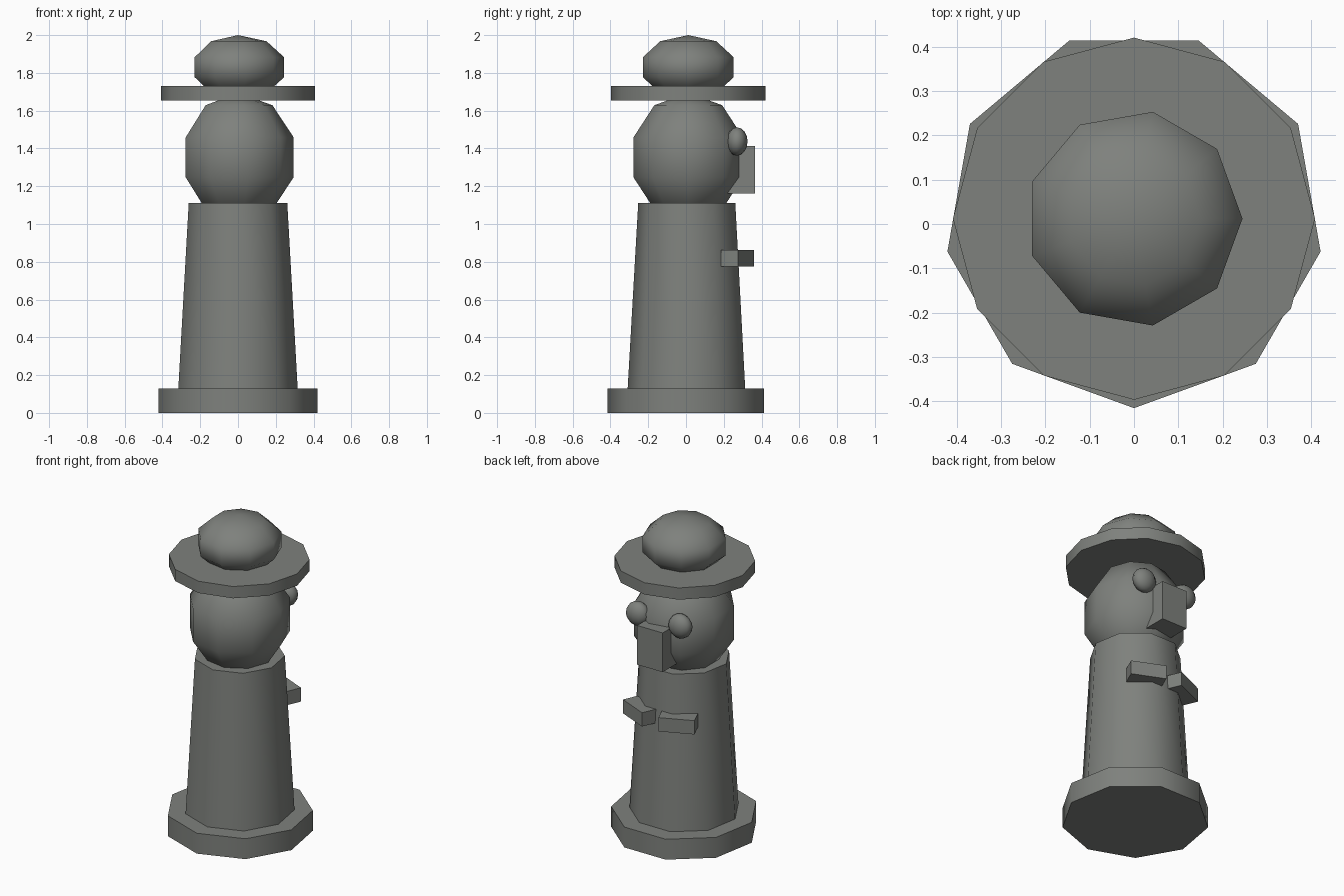
import bpy, math

if "Cube" in bpy.data.objects:
    bpy.data.objects.remove(bpy.data.objects["Cube"])

CY = 0.012  # shared y centre of the turned parts

stone = bpy.data.materials.new("grey_stone")
stone.diffuse_color = (0.21, 0.22, 0.205, 1)
stone.use_nodes = True
stone.node_tree.nodes["Principled BSDF"].inputs["Base Color"].default_value = stone.diffuse_color


def finish(name, smooth=None):
    ob = bpy.context.object
    ob.name = name
    ob.data.materials.append(stone)
    if smooth == "all":
        bpy.ops.object.shade_smooth()
    elif smooth:
        bpy.ops.object.shade_smooth_by_angle(angle=math.radians(smooth))
    return ob


def drum(name, sides, r1, r2, z1, z2):
    """Turned part with one corner pointing to -y."""
    bpy.ops.mesh.primitive_cone_add(vertices=sides, radius1=r1, radius2=r2, depth=z2 - z1,
                                    location=(0, CY, (z1 + z2) / 2), rotation=(0, 0, math.pi))
    return finish(name, 50)


def ball(name, loc, scale, segments, rings, turn=0):
    bpy.ops.mesh.primitive_uv_sphere_add(segments=segments, ring_count=rings, radius=1,
                                         location=loc, rotation=(0, 0, turn))
    bpy.context.object.scale = scale
    return finish(name, "all")


def box(name, loc, size, turn=0):
    bpy.ops.mesh.primitive_cube_add(size=1, location=loc, rotation=(0, 0, turn))
    bpy.context.object.scale = size
    return finish(name)


# plinth, tapered body and hat brim
drum("base", 9, 0.427, 0.427, 0, 0.13)
drum("body", 9, 0.3225, 0.265, 0.1, 1.11)
drum("hat_brim", 12, 0.408, 0.408, 1.655, 1.73)

# head and hat crown, nine-sided with five rings
corner = -math.pi / 2
ball("head", (0, CY, 1.353), (0.31, 0.31, 0.341), 9, 5, corner)
ball("hat_crown", (0, CY, 1.83), (0.257, 0.257, 0.17), 9, 5, corner)

# face on the +y side
box("nose", (0, 0.262, 1.287), (0.18, 0.204, 0.25))
for side, s in (("right", 1), ("left", -1)):
    ball(side + "_eye", (s * 0.15, 0.27, 1.437), (0.076, 0.056, 0.075), 12, 8)
    # folded arms, angled towards the middle
    box(side + "_arm", (s * 0.1355, 0.2725, 0.818), (0.212, 0.098, 0.088),
        -s * math.radians(23.7))
